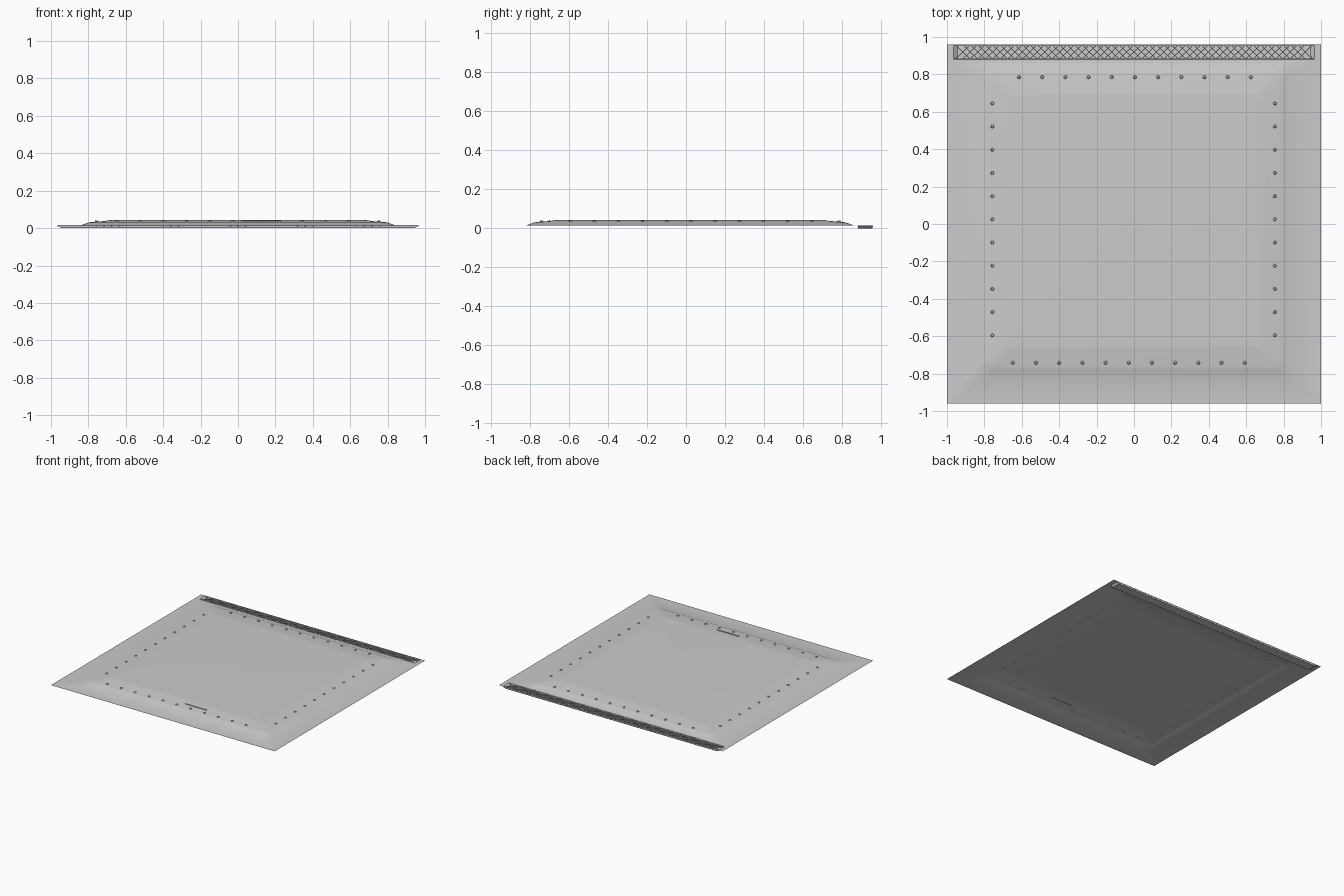
import bpy, bmesh, math
from mathutils import Matrix, Vector

cube = bpy.data.objects.get("Cube")
if cube:
    bpy.data.objects.remove(cube)


def material(name, v):
    m = bpy.data.materials.new(name)
    m.use_nodes = True
    m.diffuse_color = (v, v, v, 1)
    m.node_tree.nodes["Principled BSDF"].inputs["Base Color"].default_value = (v, v, v, 1)
    return m


GREY = material("light_grey_metal", 0.6)
SHEET_Z = 0.015
CY = 0.02            # centre of the raised panel
BACK, INNER = 0.96, 0.88
TX = 0.965           # half width of the vent


def finish(name, bm, smooth=False):
    mesh = bpy.data.meshes.new(name)
    bm.normal_update()
    bm.to_mesh(mesh)
    bm.free()
    mesh.materials.append(GREY)
    ob = bpy.data.objects.new(name, mesh)
    bpy.context.collection.objects.link(ob)
    if smooth:
        bpy.context.view_layer.objects.active = ob
        ob.select_set(True)
        bpy.ops.object.shade_smooth_by_angle(angle=math.radians(35))
        ob.select_set(False)
    return ob


def rounded_ring(bm, hx, y0, y1, r, z, steps=6):
    """Rounded rectangle loop, anticlockwise from the back right corner."""
    ring = []
    corners = [(hx - r, y1 - r), (r - hx, y1 - r), (r - hx, y0 + r), (hx - r, y0 + r)]
    for q, (cx, cy) in enumerate(corners):
        for i in range(steps + 1):
            a = math.pi / 2 * (q + i / steps)
            ring.append(bm.verts.new((cx + r * math.cos(a), cy + r * math.sin(a), z)))
    return ring


# Sheet with the raised panel pressed into it
bm = bmesh.new()
rings = [rounded_ring(bm, 1, -BACK, INNER, 0.0005, SHEET_Z)]
for hx, hy, r, z in [(0.84, 0.84, 0.06, SHEET_Z), (0.80, 0.80, 0.05, 0.030),
                     (0.78, 0.78, 0.045, 0.033), (0.72, 0.72, 0.04, 0.037),
                     (0.69, 0.69, 0.04, 0.042), (0.66, 0.66, 0.04, 0.043)]:
    rings.append(rounded_ring(bm, hx, CY - hy, CY + hy, r, z))
for a, b in zip(rings, rings[1:]):
    for i in range(len(a)):
        j = (i + 1) % len(a)
        bm.faces.new((a[i], a[j], b[j], b[i]))
bm.faces.new(rings[-1])
finish("pressed_panel", bm, smooth=True)

# Small tabs of sheet beside the vent
bm = bmesh.new()
for s in (-1, 1):
    pts = [(s * TX, INNER), (s, INNER), (s, BACK), (s * TX, BACK)]
    bm.faces.new([bm.verts.new((x, y, SHEET_Z)) for x, y in pts[::s]])
finish("sheet_tabs", bm)

# Vent trough along the back edge, open at the top
bm = bmesh.new()
top = rounded_ring(bm, TX, INNER, BACK, 0.0005, SHEET_Z, 1)
low = rounded_ring(bm, TX - 0.02, INNER + 0.004, BACK - 0.004, 0.0005, 0, 1)
for i in range(len(top)):
    j = (i + 1) % len(top)
    bm.faces.new((top[i], top[j], low[j], low[i]))
bm.faces.new(low)
finish("vent_trough", bm)


def box(bm, start, end, width, z0, z1):
    """Straight bar between two points in plan."""
    d = Vector(end) - Vector(start)
    mid = (Vector(start) + Vector(end)) / 2
    m = (Matrix.Translation((mid.x, mid.y, (z0 + z1) / 2))
         @ Matrix.Rotation(math.atan2(d.y, d.x), 4, 'Z')
         @ Matrix.Diagonal((d.length, width, z1 - z0, 1)))
    bmesh.ops.create_cube(bm, size=1, matrix=m)


# Criss-cross vent grille
bm = bmesh.new()
count = 48
pitch = 2 * (TX - 0.01) / count
for k in range(count - 1):
    x = -TX + 0.01 + k * pitch
    for a, b in ((x, x + 2 * pitch), (x + 2 * pitch, x)):
        box(bm, (a, INNER + 0.002), (b, BACK - 0.002), 0.004, 0.008, 0.0145)
for y in (INNER + 0.003, BACK - 0.003):
    box(bm, (-TX, y), (TX, y), 0.004, 0.008, 0.0155)
finish("vent_grille", bm)

# Rivets around the raised panel
bm = bmesh.new()
spots = []
for i in range(11):
    t = 0.124 * i
    spots += [(-0.615 + t, 0.785), (-0.648 + t, -0.742),
              (-0.757, 0.645 - t), (0.753, 0.645 - t)]
for x, y in spots:
    bmesh.ops.create_cone(bm, cap_ends=True, segments=8, radius1=0.011, radius2=0.006,
                          depth=0.008, matrix=Matrix.Translation((x, y, 0.036)))
finish("rivets", bm)

# Narrow pull lip near the front edge
bm = bmesh.new()
box(bm, (0.02, -0.70), (0.21, -0.70), 0.005, 0.034, 0.0415)
finish("pull_lip", bm)
